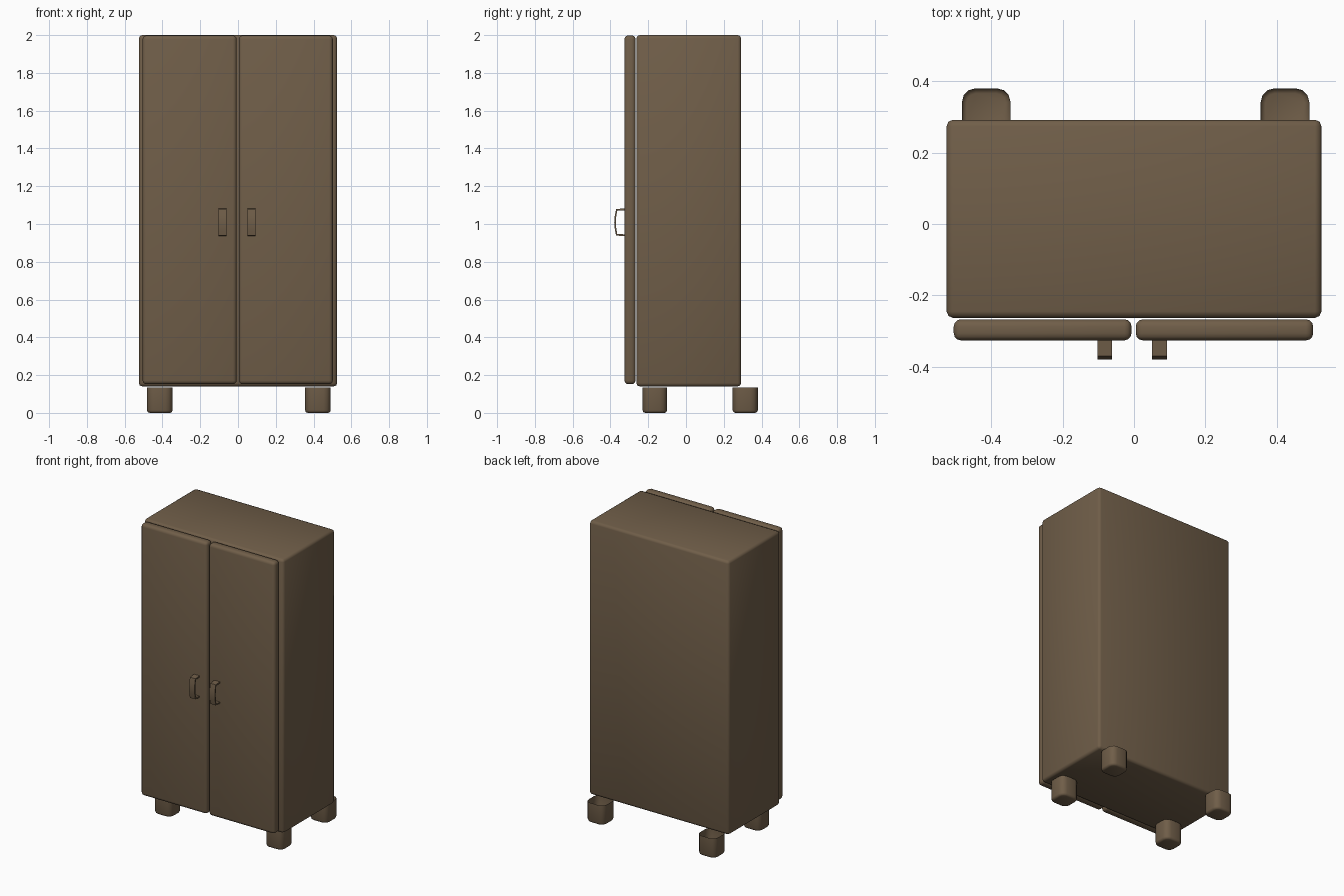
import bpy, bmesh, math
from mathutils import Vector

if "Cube" in bpy.data.objects:
    bpy.data.objects.remove(bpy.data.objects["Cube"])

wood = bpy.data.materials.new("brown_wood")
wood.diffuse_color = (0.162, 0.112, 0.066, 1)
wood.use_nodes = True
wood.node_tree.nodes["Principled BSDF"].inputs["Base Color"].default_value = wood.diffuse_color


def finish(name, bm, sharp=None):
    bmesh.ops.recalc_face_normals(bm, faces=bm.faces)
    me = bpy.data.meshes.new(name)
    bm.to_mesh(me)
    bm.free()
    me.materials.append(wood)
    ob = bpy.data.objects.new(name, me)
    bpy.context.collection.objects.link(ob)
    me.shade_smooth()
    if sharp:
        me.set_sharp_from_angle(angle=math.radians(sharp))
    return ob


def box(lo, hi):
    bm = bmesh.new()
    bmesh.ops.create_cube(bm, size=1)
    for v in bm.verts:
        v.co = Vector([(a + b) / 2 + c * (b - a) for a, b, c in zip(lo, hi, v.co)])
    return bm


def bevel(bm, edges, width, seg):
    bmesh.ops.bevel(bm, geom=edges, offset=width, segments=seg, profile=0.5,
                    affect='EDGES', clamp_overlap=True)


# Cabinet body
bm = box((-0.525, -0.263, 0.14), (0.525, 0.292, 2.0))
bevel(bm, bm.edges[:], 0.018, 2)
finish("cabinet_body", bm)

# Pair of doors with rounded edges
for side, x0, x1 in (("left", -0.505, -0.007), ("right", 0.005, 0.502)):
    bm = box((x0, -0.326, 0.152), (x1, -0.267, 1.998))
    bevel(bm, bm.edges[:], 0.02, 3)
    finish(side + "_door", bm)

# Bowed strap handles: outer and inner profile in (y, z), extruded along x
outer = [(-0.322, 1.083), (-0.37, 1.079), (-0.377, 1.045), (-0.38, 1.01),
         (-0.377, 0.973), (-0.37, 0.939), (-0.322, 0.935)]
inner = [(-0.322, 0.945), (-0.364, 0.948), (-0.369, 0.975), (-0.371, 1.01),
         (-0.369, 1.043), (-0.364, 1.07), (-0.322, 1.073)]
for side, x0, x1 in (("left", -0.102, -0.061), ("right", 0.051, 0.092)):
    bm = bmesh.new()
    f = bm.faces.new([bm.verts.new((x0, y, z)) for y, z in outer + inner])
    ext = bmesh.ops.extrude_face_region(bm, geom=[f])["geom"]
    bmesh.ops.translate(bm, vec=(x1 - x0, 0, 0),
                        verts=[g for g in ext if isinstance(g, bmesh.types.BMVert)])
    finish(side + "_handle", bm, 35)

# Legs: rounded cups, open on top
for end, y0, y1 in (("front", -0.23, -0.10), ("back", 0.247, 0.38)):
    for side, x0, x1 in (("left", -0.482, -0.346), ("right", 0.355, 0.491)):
        bm = box((x0, y0, 0.0), (x1, y1, 0.135))
        bevel(bm, [e for e in bm.edges
                   if abs(e.verts[0].co.z - e.verts[1].co.z) > 0.1], 0.038, 3)
        bmesh.ops.delete(bm, geom=[f for f in bm.faces
                                   if f.calc_center_median().z > 0.13],
                         context='FACES_ONLY')
        bevel(bm, [e for e in bm.edges
                   if max(v.co.z for v in e.verts) < 0.01], 0.014, 2)
        finish(end + "_" + side + "_leg", bm, 50)
        # keep outward normals on the open cup
        me = bpy.data.objects[end + "_" + side + "_leg"].data
        low = min(me.polygons, key=lambda p: p.center.z)
        if low.normal.z > 0:
            me.flip_normals()
